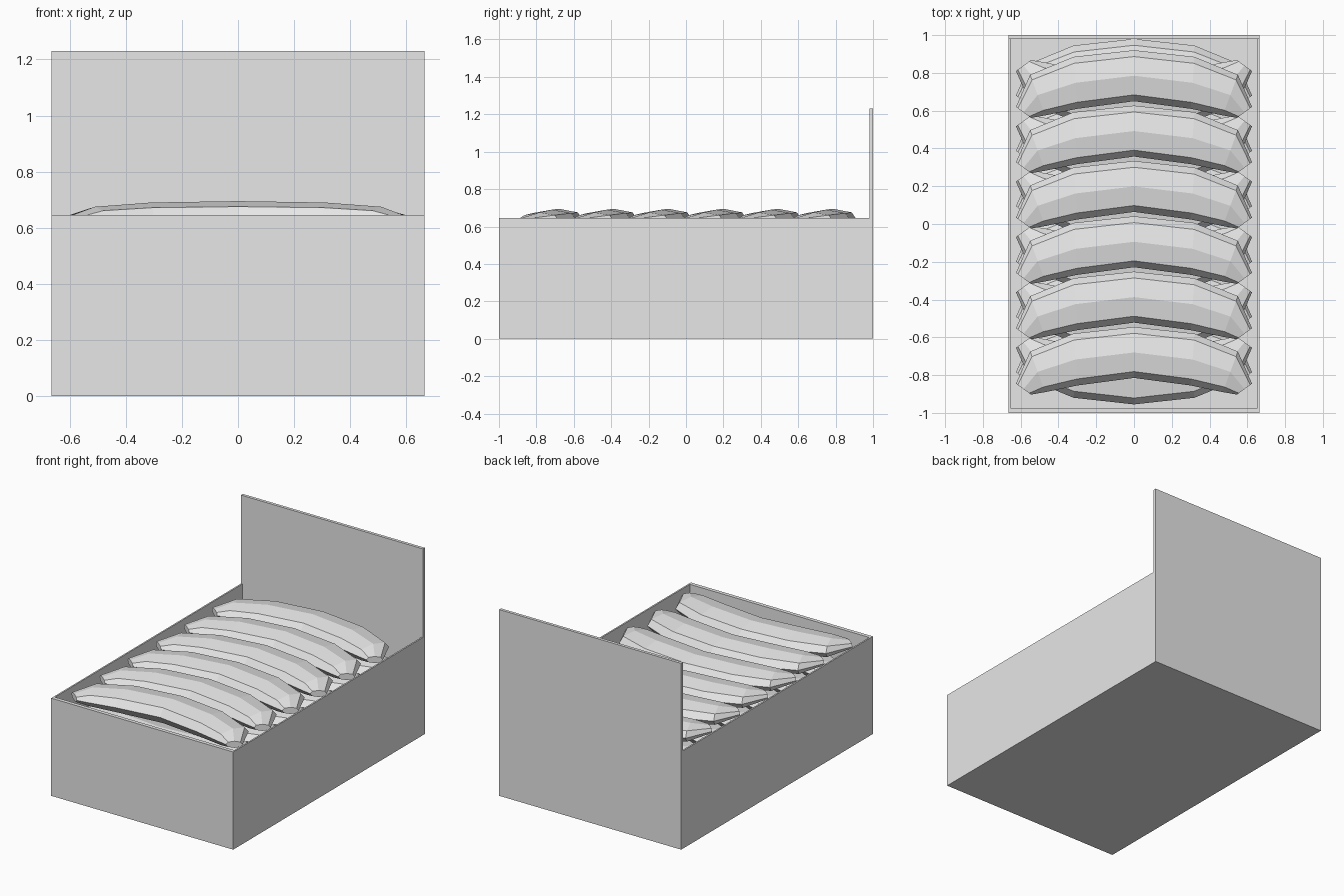
import bpy
import bmesh

if "Cube" in bpy.data.objects:
    bpy.data.objects.remove(bpy.data.objects["Cube"], do_unlink=True)

GREY = (0.8, 0.8, 0.8, 1)
grey = bpy.data.materials.new("light_grey")
grey.use_nodes = True
grey.diffuse_color = GREY
grey.node_tree.nodes["Principled BSDF"].inputs["Base Color"].default_value = GREY


def link(name, mesh):
    obj = bpy.data.objects.new(name, mesh)
    bpy.context.collection.objects.link(obj)
    return obj


def panel(name, low, high):
    bm = bmesh.new()
    bmesh.ops.create_cube(bm, size=1)
    for v in bm.verts:
        v.co = [high[i] if v.co[i] > 0 else low[i] for i in range(3)]
    mesh = bpy.data.meshes.new(name)
    bm.to_mesh(mesh)
    bm.free()
    mesh.materials.append(grey)
    return link(name, mesh)


# Open crate with a tall back board
W, H = 0.665, 0.645
panel("floor", (-W, -1, 0), (W, 1, 0.02))
panel("front_wall", (-W, -1, 0), (W, -0.975, H))
panel("back_board", (-W, 0.98, 0), (W, 1, 1.23))
for side, s in (("left", 1), ("right", -1)):
    xs = sorted((s * (W - 0.01), s * W))
    panel(side + "_wall", (xs[0], -1, 0), (xs[1], 1, H))

# Banana: eight-sided sections given by outer edge, inner edge and half height
STATIONS = [
    ((0, 0.135), (0, -0.135), 0.07),
    ((0.32, 0.10), (0.30, -0.175), 0.065),
    ((0.55, 0.005), (0.47, -0.21), 0.05),
    ((0.625, -0.165), (0.545, -0.223), 0.022),
]
SECTION = [(1, 0), (0.75, 0.72), (0, 1), (-0.75, 0.72),
           (-1, 0), (-0.75, -0.72), (0, -1), (0.75, -0.72)]


def banana_mesh():
    bm = bmesh.new()
    mirrored = [((-a[0], a[1]), (-b[0], b[1]), h) for a, b, h in STATIONS[:0:-1]]
    rings = []
    for a, b, h in mirrored + STATIONS:
        ring = []
        for u, w in SECTION:
            t = (1 + u) / 2
            ring.append(bm.verts.new((b[0] + (a[0] - b[0]) * t,
                                      b[1] + (a[1] - b[1]) * t, w * h)))
        rings.append(ring)
    n = len(SECTION)
    for r, q in zip(rings, rings[1:]):
        for i in range(n):
            j = (i + 1) % n
            bm.faces.new((r[i], r[j], q[j], q[i]))
    bm.faces.new(rings[0])
    bm.faces.new(rings[-1])
    bmesh.ops.recalc_face_normals(bm, faces=bm.faces)
    mesh = bpy.data.meshes.new("banana")
    bm.to_mesh(mesh)
    bm.free()
    mesh.materials.append(grey)
    return mesh


# Stacked layers, alternate ones turned half round
banana = banana_mesh()
PITCH = 0.293
for layer in range(5):
    turned = layer % 2 == 1
    for i in range(6):
        obj = link(f"banana_{layer + 1}_{i + 1}", banana)
        y = 0.785 - PITCH * i + (0.06 if layer in (2,) else 0)
        if turned:
            y = -(y + 0.035)
            obj.rotation_euler.z = 3.14159265
        obj.location = (0, y, 0.625 - 0.13 * layer)
